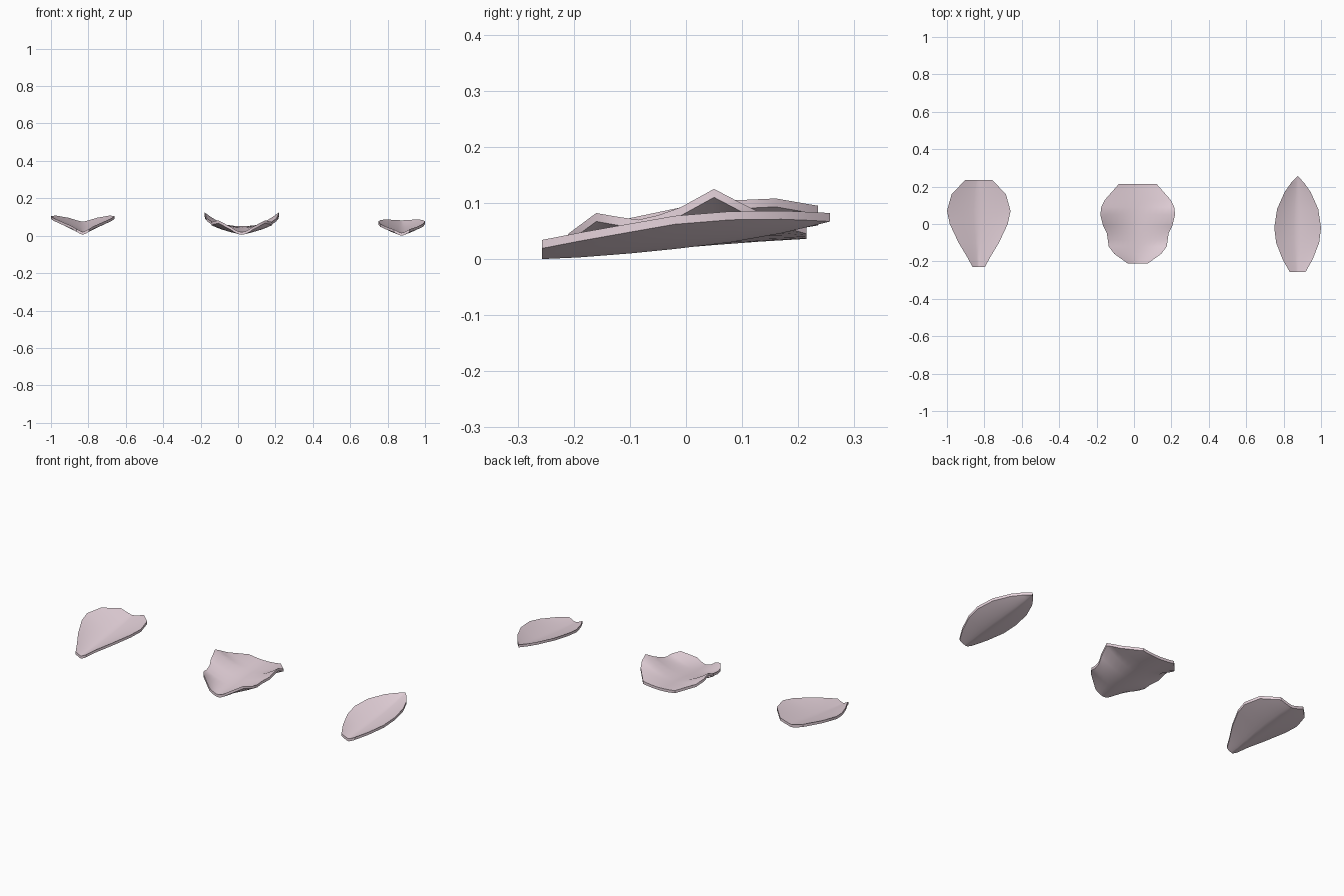
import bpy, bmesh

if "Cube" in bpy.data.objects:
    bpy.data.objects.remove(bpy.data.objects["Cube"])

mat = bpy.data.materials.new("petal_pink")
mat.diffuse_color = (0.80, 0.66, 0.72, 1)
mat.use_nodes = True
mat.node_tree.nodes["Principled BSDF"].inputs["Base Color"].default_value = mat.diffuse_color
THICK = 0.015
COLS = 12


def petal(name, cx, power, rows):
    """rows: (y, half width, keel height, rim top height) from tip to tip."""
    bm = bmesh.new()
    grid = []
    for y, hw, keel, rim in rows:
        line = []
        for i in range(COLS + 1):
            u = 2 * i / COLS - 1
            rise = max(rim - THICK - keel, 0) * abs(u) ** power
            line.append(bm.verts.new((cx + u * hw, y, keel + rise)))
        grid.append(line)
    for a, b in zip(grid, grid[1:]):
        for i in range(COLS):
            bm.faces.new((a[i], a[i + 1], b[i + 1], b[i]))
    bmesh.ops.remove_doubles(bm, verts=bm.verts, dist=1e-4)
    # thicken the sheet upwards
    ext = bmesh.ops.extrude_face_region(bm, geom=bm.faces[:], use_keep_orig=True)
    top = [g for g in ext["geom"] if isinstance(g, bmesh.types.BMVert)]
    bmesh.ops.translate(bm, verts=top, vec=(0, 0, THICK))
    bmesh.ops.recalc_face_normals(bm, faces=bm.faces[:])
    me = bpy.data.meshes.new(name)
    bm.to_mesh(me)
    bm.free()
    ob = bpy.data.objects.new(name, me)
    bpy.context.collection.objects.link(ob)
    me.materials.append(mat)
    bpy.ops.object.select_all(action='DESELECT')
    ob.select_set(True)
    bpy.context.view_layer.objects.active = ob
    bpy.ops.object.shade_smooth_by_angle(angle=0.7)


# broad petal with a flat far end
petal("broad_petal", -0.83, 1.25, [
    (-0.23, 0.033, 0.005, 0.036), (-0.18, 0.06, 0.007, 0.052),
    (-0.10, 0.108, 0.014, 0.073), (0.00, 0.155, 0.025, 0.094),
    (0.07, 0.17, 0.034, 0.104), (0.16, 0.145, 0.047, 0.108),
    (0.235, 0.072, 0.06, 0.095)])

# ruffled petal with wavy raised rims
petal("ruffled_petal", 0.02, 1.8, [
    (-0.21, 0.055, 0.005, 0.045), (-0.16, 0.125, 0.007, 0.082),
    (-0.12, 0.155, 0.010, 0.075), (-0.085, 0.16, 0.013, 0.070),
    (-0.05, 0.165, 0.016, 0.078), (-0.01, 0.185, 0.020, 0.092),
    (0.05, 0.20, 0.025, 0.125), (0.09, 0.195, 0.028, 0.104),
    (0.13, 0.175, 0.031, 0.084), (0.215, 0.10, 0.036, 0.06)])

# narrow petal with a pointed far end
petal("narrow_petal", 0.875, 1.35, [
    (-0.257, 0.042, 0.0, 0.034), (-0.19, 0.08, 0.003, 0.047),
    (-0.10, 0.115, 0.010, 0.063), (-0.02, 0.125, 0.018, 0.077),
    (0.08, 0.11, 0.030, 0.085), (0.17, 0.07, 0.046, 0.086),
    (0.22, 0.035, 0.058, 0.084), (0.257, 0.0, 0.067, 0.082)])
